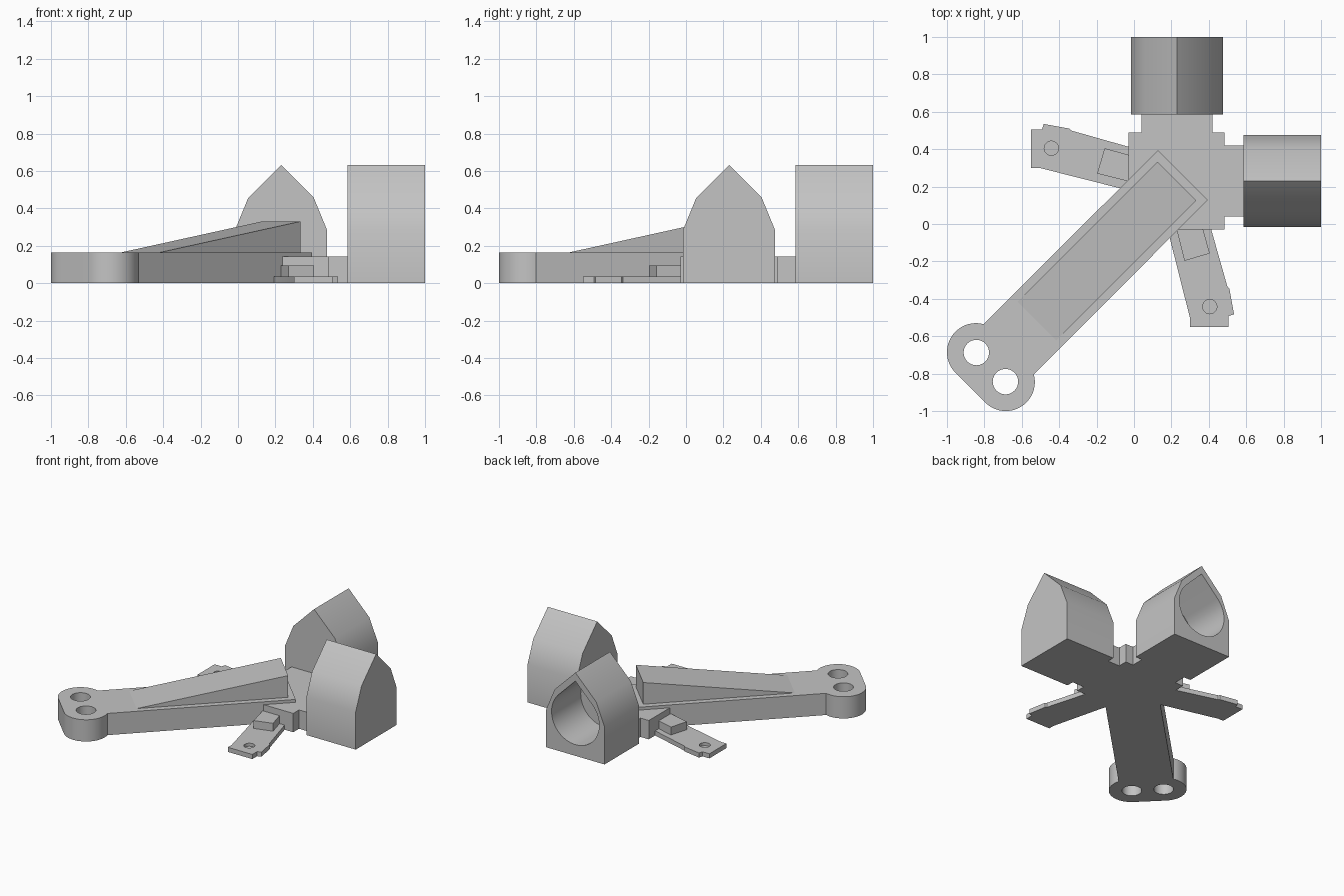
import bpy, bmesh, math
from mathutils import Matrix

if "Cube" in bpy.data.objects:
    bpy.data.objects.remove(bpy.data.objects["Cube"])

grey = bpy.data.materials.new("light grey plastic")
grey.diffuse_color = (0.55, 0.55, 0.55, 1)
grey.use_nodes = True
grey.node_tree.nodes["Principled BSDF"].inputs["Base Color"].default_value = grey.diffuse_color

TURN = Matrix.Rotation(math.radians(45), 4, 'Z')          # beam runs along the diagonal
SWAP = Matrix(((0, 1, 0, 0), (1, 0, 0, 0), (0, 0, 1, 0), (0, 0, 0, 1)))   # mirror across x = y
ALONG_X = Matrix(((0, 0, 1, 0), (1, 0, 0, 0), (0, 1, 0, 0), (0, 0, 0, 1)))  # profile (y, z) swept in x
SIDES = {"right": Matrix.Identity(4), "left": SWAP}


def prism(name, outline, low, high, matrix=Matrix.Identity(4)):
    """Extrude a closed outline from low to high, then place it."""
    bm = bmesh.new()
    face = bm.faces.new([bm.verts.new((a, b, low)) for a, b in outline])
    top = bmesh.ops.extrude_face_region(bm, geom=[face])["geom"]
    bmesh.ops.translate(bm, vec=(0, 0, high - low),
                        verts=[v for v in top if isinstance(v, bmesh.types.BMVert)])
    bm.transform(matrix)
    bmesh.ops.recalc_face_normals(bm, faces=bm.faces)
    mesh = bpy.data.meshes.new(name)
    bm.to_mesh(mesh)
    bm.free()
    mesh.materials.append(grey)
    obj = bpy.data.objects.new(name, mesh)
    bpy.context.collection.objects.link(obj)
    return obj


def arc(cx, cy, r, start, end, n):
    angles = [math.radians(start + (end - start) * i / n) for i in range(n + 1)]
    return [(cx + r * math.cos(a), cy + r * math.sin(a)) for a in angles]


def circle(cx, cy, r, n=40):
    return arc(cx, cy, r, 0, 360, n)[:-1]


def combine(obj, other, operation):
    """Apply a boolean and remove the helper."""
    mod = obj.modifiers.new("combine", 'BOOLEAN')
    mod.operation, mod.solver, mod.object = operation, 'EXACT', other
    bpy.context.view_layer.update()
    graph = bpy.context.evaluated_depsgraph_get()
    mesh = bpy.data.meshes.new_from_object(obj.evaluated_get(graph))
    obj.modifiers.clear()
    obj.data = mesh
    bpy.data.objects.remove(other)


def smooth(obj):
    obj.data.shade_smooth()
    obj.data.set_sharp_from_angle(angle=math.radians(30))


# Stepped hub merged with the diagonal beam and its rounded end
hub = [(-0.03, -0.03), (0.485, -0.03), (0.485, 0.04), (0.585, 0.04), (0.585, 0.42), (0.485, 0.42),
       (0.485, 0.49), (0.42, 0.49), (0.42, 0.585), (0.04, 0.585), (0.04, 0.49), (-0.03, 0.49)]
body = prism("hub_and_beam", hub, 0, 0.143)
beam = [(0.37, -0.189), (0.37, 0.189)]
beam += arc(-1.082, 0.113, 0.155, 29.4, 180, 24) + arc(-1.082, -0.113, 0.155, 180, 330.6, 24)
combine(body, prism("beam", beam, 0, 0.165, TURN), 'UNION')
for v in (0.11, -0.11):   # two bolt holes
    combine(body, prism("bolt_hole", circle(-1.082, v, 0.068), -0.1, 0.3, TURN), 'DIFFERENCE')
smooth(body)

# Sloped rib on top of the beam
side = [(-0.735, 0.165), (0.325, 0.165), (0.325, 0.33)]
tilt = Matrix(((1, 0, 0, 0), (0, 0, 1, 0), (0, 1, 0, 0), (0, 0, 0, 1)))
smooth(prism("sloped_rib", side, -0.146, 0.146, TURN @ tilt))

socket = [(-0.015, 0), (0.475, 0), (0.475, 0.287), (0.405, 0.457),
          (0.23, 0.632), (0.055, 0.457), (-0.015, 0.287)]
teardrop = arc(0.23, 0.285, 0.2, 135, 405, 48) + [(0.23, 0.568)]
tab = [(0.23, -0.03), (0.19, -0.07), (0.3, -0.505), (0.3, -0.55), (0.505, -0.55), (0.505, -0.492),
       (0.535, -0.483), (0.51, -0.345), (0.5, -0.337), (0.413, -0.03)]
block = [(0.228, -0.03), (0.27, -0.197), (0.405, -0.157), (0.37, -0.03)]

for name, m in SIDES.items():
    # Peaked socket with a blind teardrop bore
    s = prism(name + "_socket", socket, 0.585, 1.0, m @ ALONG_X)
    combine(s, prism("bore", teardrop, 0.65, 1.1, m @ ALONG_X), 'DIFFERENCE')
    smooth(s)
    # Thin tab with a shallow dimple, and the stop block on it
    t = prism(name + "_tab", tab, 0, 0.035, m)
    combine(t, prism("dimple", circle(0.405, -0.442, 0.038), 0.012, 0.1, m), 'DIFFERENCE')
    smooth(t)
    smooth(prism(name + "_stop_block", block, 0.035, 0.095, m))
